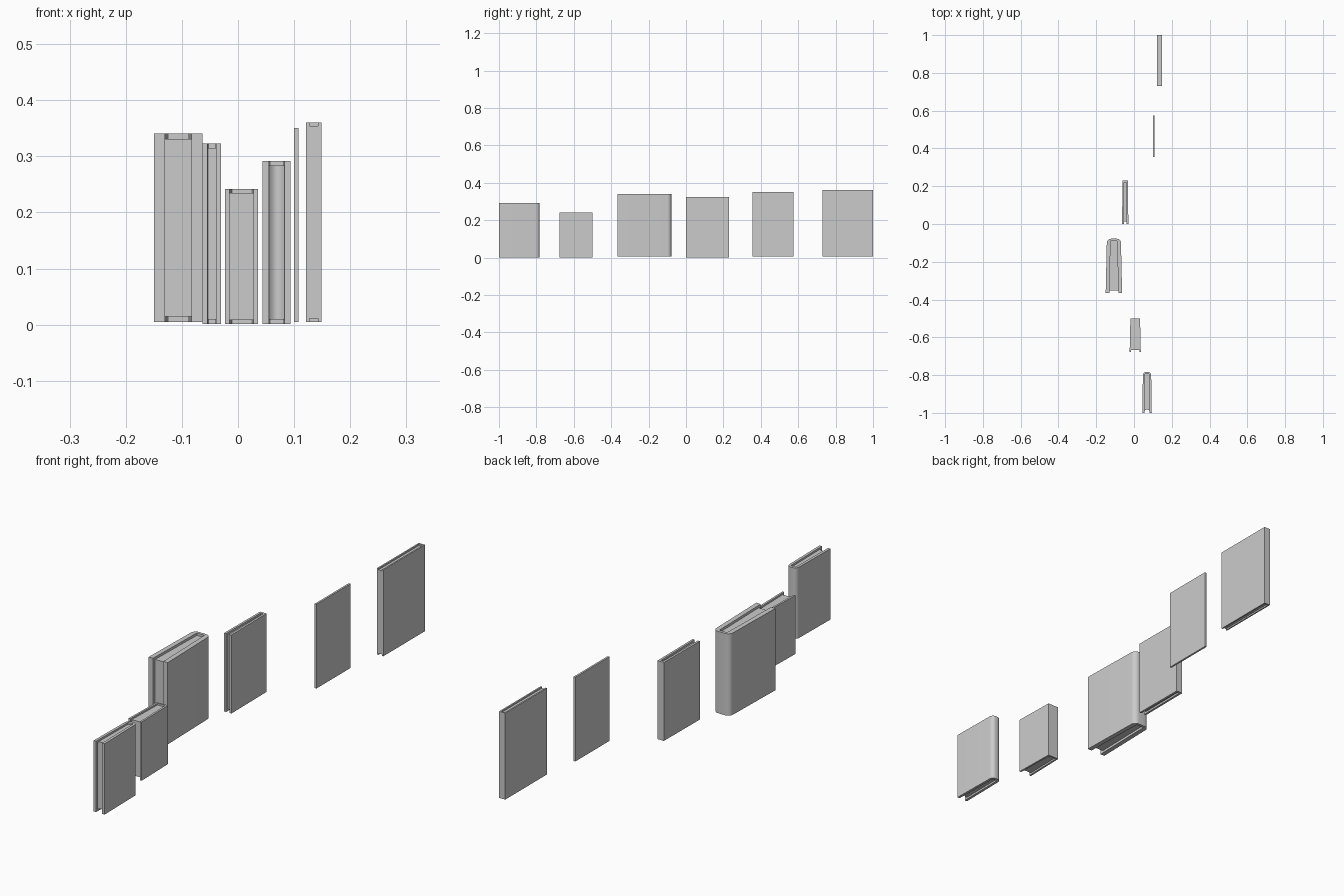
import bpy, bmesh, math

if "Cube" in bpy.data.objects:
    bpy.data.objects.remove(bpy.data.objects["Cube"])


def prism(name, outline, z0, z1):
    """Extrude a plan outline vertically."""
    bm = bmesh.new()
    face = bm.faces.new([bm.verts.new((x, y, z0)) for x, y in outline])
    ext = bmesh.ops.extrude_face_region(bm, geom=[face])
    top = [v for v in ext["geom"] if isinstance(v, bmesh.types.BMVert)]
    bmesh.ops.translate(bm, verts=top, vec=(0, 0, z1 - z0))
    bmesh.ops.recalc_face_normals(bm, faces=bm.faces)
    me = bpy.data.meshes.new(name)
    bm.to_mesh(me)
    bm.free()
    ob = bpy.data.objects.new(name, me)
    bpy.context.collection.objects.link(ob)
    bpy.ops.object.select_all(action="DESELECT")
    ob.select_set(True)
    bpy.context.view_layer.objects.active = ob
    bpy.ops.object.shade_smooth_by_angle(angle=math.radians(35))
    return ob


def book(name, x0, x1, y0, y1, z0, z1, board, spine, inset, recess,
         flare=0.0, radius=0.0, hollow=0.0):
    cx, w = (x0 + x1) / 2, (x1 - x0) / 2
    wb = w - flare                       # half width at the spine
    # half outline from fore edge to the spine centre
    half = [(w, y0)]
    if radius:
        for i in range(7):
            a = i / 6 * math.pi / 2
            half.append((wb - radius + radius * math.cos(a),
                         y1 - radius + radius * math.sin(a)))
    else:
        half.append((wb, y1))
    inner = [(wb - board, y1 - spine), (w - board, y0)]
    outline = ([(cx + x, y) for x, y in half]
               + [(cx - x, y) for x, y in reversed(half)]
               + [(cx - x, y) for x, y in reversed(inner)]
               + [(cx + x, y) for x, y in inner])
    prism(name + "_cover", outline, z0, z1)
    # page block, with an optionally hollowed fore edge
    fy = y0 + recess
    pf = w - board - flare * recess / (y1 - y0)
    n = 8 if hollow else 1
    fore = []
    for i in range(n + 1):
        t = -1 + 2 * i / n
        fore.append((cx + t * pf, fy + hollow * (1 - t * t)))
    pb = wb - board
    pages = fore + [(cx + pb, y1 - spine), (cx - pb, y1 - spine)]
    prism(name + "_pages", pages, z0 + inset, z1 - inset)


# Hardbacks: x range, y range, z range, then cover details
book("thick_round_book", -0.150, -0.063, -0.366, -0.078, 0.005, 0.341,
     0.020, 0.012, 0.010, 0.014, flare=0.006, radius=0.022)
book("slim_book", -0.063, -0.030, 0.0, 0.231, 0.001, 0.323,
     0.009, 0.010, 0.008, 0.012, flare=0.002)
book("small_book", -0.023, 0.036, -0.677, -0.500, 0.001, 0.242,
     0.008, 0.007, 0.007, 0.010, flare=0.004)
book("round_spine_book", 0.044, 0.094, -1.0, -0.783, 0.001, 0.292,
     0.011, 0.012, 0.008, 0.010, flare=0.003, radius=0.018, hollow=0.008)
book("tall_book", 0.121, 0.149, 0.730, 1.0, 0.005, 0.360,
     0.006, 0.006, 0.006, 0.0)

# Thin pamphlet
prism("pamphlet", [(0.100, 0.355), (0.108, 0.355), (0.108, 0.575), (0.100, 0.575)],
      0.005, 0.351)
